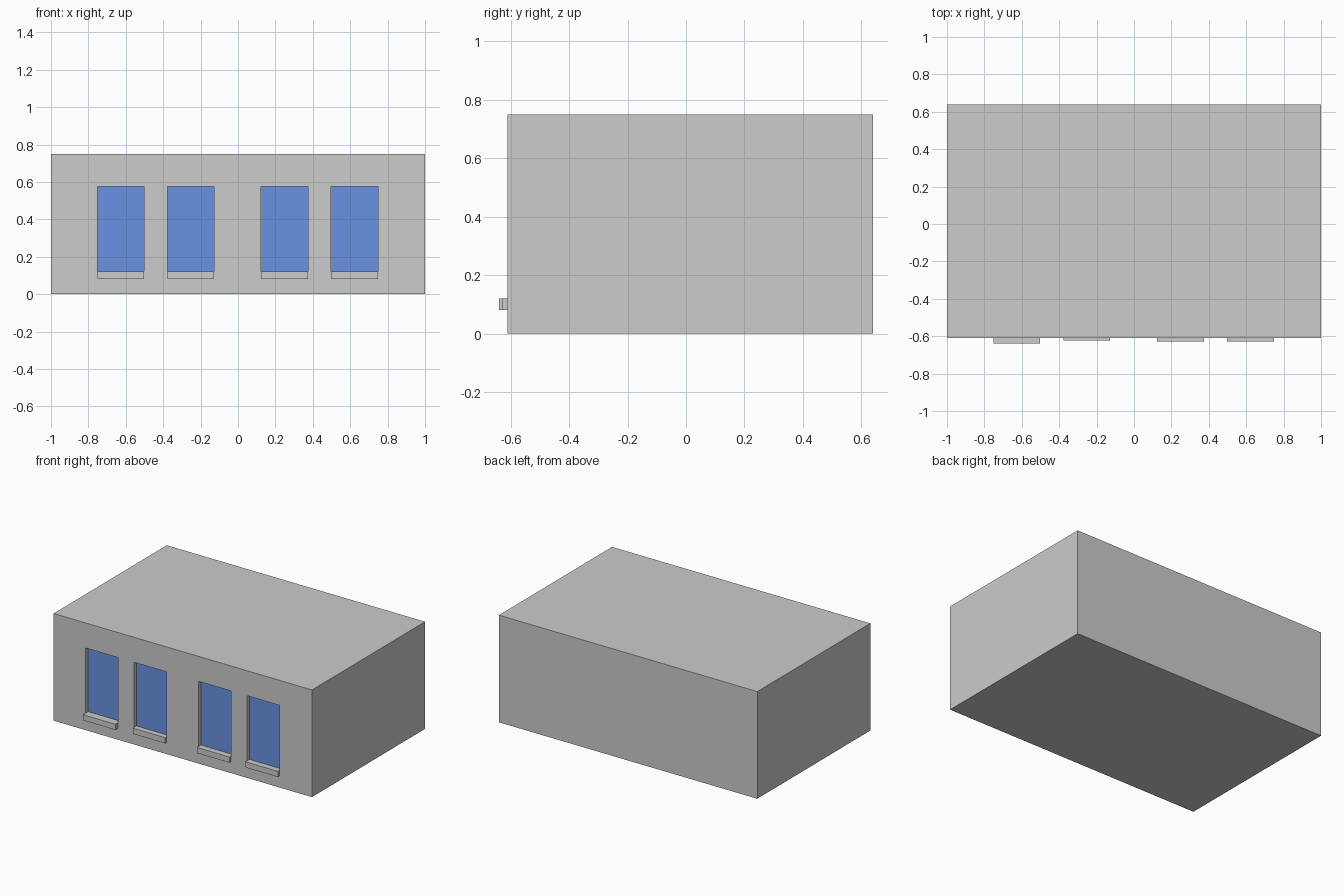
import bpy
import bmesh
from mathutils import Matrix, Vector

if "Cube" in bpy.data.objects:
    bpy.data.objects.remove(bpy.data.objects["Cube"])

FRONT, BACK, HEIGHT = -0.61, 0.64, 0.75
WIN_W, WIN_Z0, WIN_Z1, RECESS = 0.25, 0.12, 0.575, 0.025
# window left edge, depth of its sill
WINDOWS = [(-0.752, 0.03), (-0.377, 0.014), (0.123, 0.018), (0.498, 0.018)]


def material(name, color):
    m = bpy.data.materials.new(name)
    m.diffuse_color = (*color, 1)
    m.use_nodes = True
    m.node_tree.nodes["Principled BSDF"].inputs["Base Color"].default_value = m.diffuse_color
    return m


grey = material("grey wall", (0.604, 0.604, 0.604))
blue = material("blue glass", (0.138, 0.287, 0.753))


def add_box(bm, lo, hi):
    lo, hi = Vector(lo), Vector(hi)
    bmesh.ops.create_cube(bm, size=1, matrix=Matrix.Translation((lo + hi) / 2)
                          @ Matrix.Diagonal((*(hi - lo), 1)))


def finish(bm, name, mats):
    me = bpy.data.meshes.new(name)
    bm.to_mesh(me)
    bm.free()
    for m in mats:
        me.materials.append(m)
    ob = bpy.data.objects.new(name, me)
    bpy.context.collection.objects.link(ob)
    return ob


# building block with recessed windows
bm = bmesh.new()
add_box(bm, (-1, FRONT, 0), (1, BACK, HEIGHT))
cuts = [((x, 0, 0), (1, 0, 0)) for w, _ in WINDOWS for x in (w, w + WIN_W)]
cuts += [((0, 0, z), (0, 0, 1)) for z in (WIN_Z0, WIN_Z1)]
for co, no in cuts:
    bm.normal_update()
    faces = [f for f in bm.faces if f.normal.y < -0.9]
    edges = {e for f in faces for e in f.edges}
    verts = {v for f in faces for v in f.verts}
    bmesh.ops.bisect_plane(bm, geom=[*verts, *edges, *faces],
                           plane_co=co, plane_no=no)
bm.normal_update()
panes = []
for f in bm.faces:
    c = f.calc_center_median()
    if (f.normal.y < -0.9 and WIN_Z0 < c.z < WIN_Z1
            and any(x < c.x < x + WIN_W for x, _ in WINDOWS)):
        panes.append(f)
bmesh.ops.inset_individual(bm, faces=panes, thickness=0, depth=-RECESS)
for f in panes:
    f.material_index = 1
finish(bm, "building", [grey, blue])

# window sills
for i, (x, depth) in enumerate(WINDOWS):
    bm = bmesh.new()
    add_box(bm, (x, FRONT - depth, 0.08), (x + WIN_W, FRONT, WIN_Z0))
    finish(bm, f"window_sill_{i + 1}", [grey])
